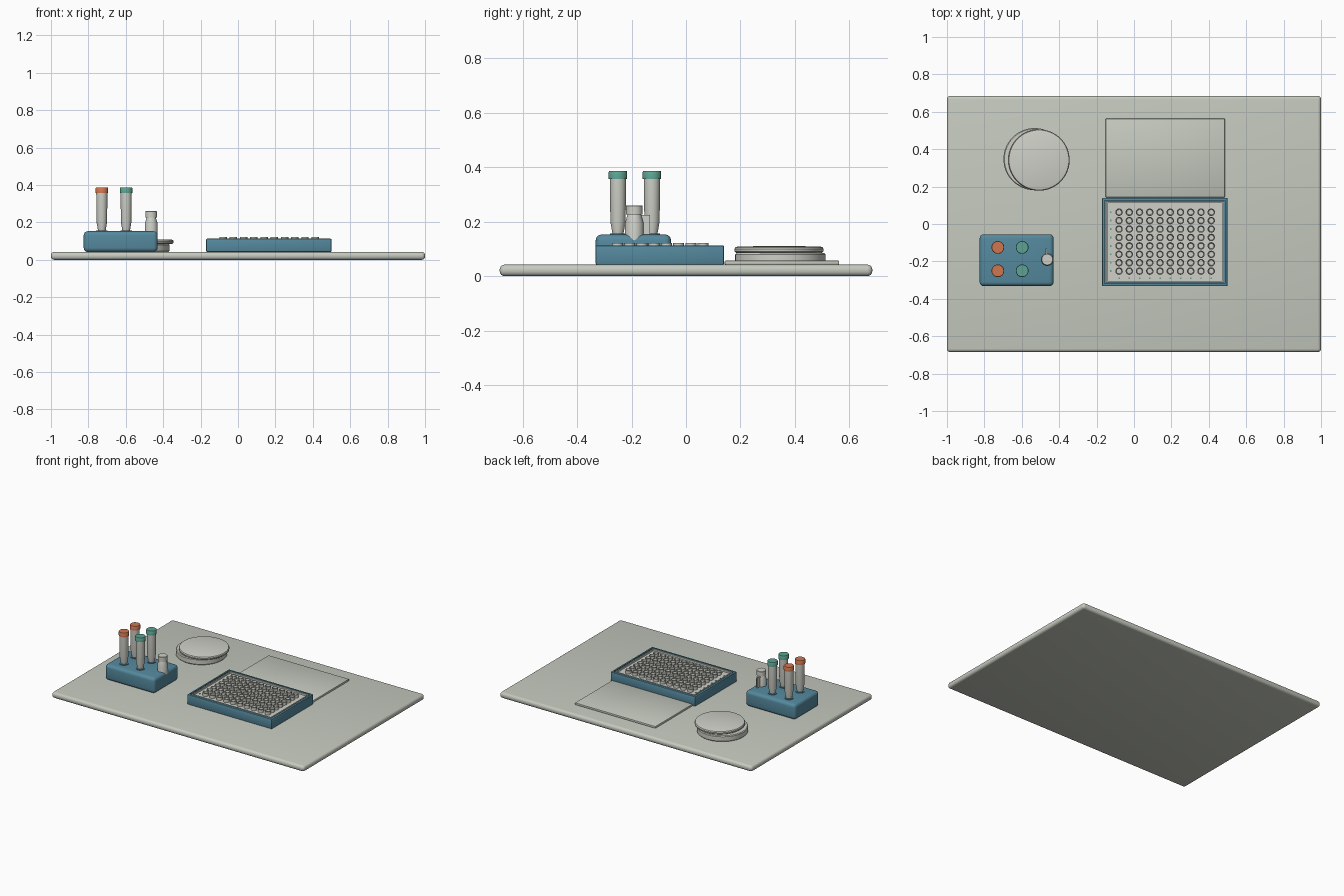
import bpy, bmesh, math
from mathutils import Vector

if "Cube" in bpy.data.objects:
    bpy.data.objects.remove(bpy.data.objects["Cube"], do_unlink=True)


def material(name, r, g, b):
    m = bpy.data.materials.new(name)
    m.use_nodes = True
    m.diffuse_color = (r, g, b, 1)
    m.node_tree.nodes["Principled BSDF"].inputs["Base Color"].default_value = (r, g, b, 1)
    return m


GREY = material("pale grey", 0.56, 0.59, 0.52)
PLASTIC = material("clear plastic", 0.62, 0.63, 0.57)
BLUE = material("rack blue", 0.09, 0.25, 0.34)
ORANGE = material("orange cap", 0.62, 0.18, 0.08)
TEAL = material("teal cap", 0.11, 0.37, 0.29)


def finish(name, bm, mat, smooth=True):
    bmesh.ops.recalc_face_normals(bm, faces=bm.faces)
    me = bpy.data.meshes.new(name)
    bm.to_mesh(me)
    bm.free()
    me.materials.append(mat)
    ob = bpy.data.objects.new(name, me)
    bpy.context.collection.objects.link(ob)
    if smooth:
        bpy.ops.object.select_all(action="DESELECT")
        ob.select_set(True)
        bpy.context.view_layer.objects.active = ob
        bpy.ops.object.shade_smooth_by_angle(angle=math.radians(35))
    return ob


def box(name, lo, hi, mat, bevel=0, wall=0, floor=0, segments=4):
    """Box between two corners, rounded, or hollowed from the top."""
    lo, hi = Vector(lo), Vector(hi)
    bm = bmesh.new()
    bmesh.ops.create_cube(bm, size=1)
    for v in bm.verts:
        v.co = (lo + hi) / 2 + v.co * (hi - lo)
    if bevel:
        bmesh.ops.bevel(bm, geom=bm.edges[:], offset=bevel, segments=segments,
                        affect="EDGES", profile=0.5)
    if wall:
        bm.normal_update()
        top = max(bm.faces, key=lambda f: (f.normal.z > 0.9) * f.calc_area())
        bmesh.ops.inset_region(bm, faces=[top], thickness=wall)
        inner = bmesh.ops.extrude_face_region(bm, geom=[top])["geom"]
        bmesh.ops.delete(bm, geom=[top], context="FACES")
        for v in inner:
            if isinstance(v, bmesh.types.BMVert):
                v.co.z = floor
    return finish(name, bm, mat)


def lathe(name, profile, pos, mat, steps=32):
    """Spin (radius, height) points around z."""
    bm = bmesh.new()
    verts = [bm.verts.new((r, 0, z)) for r, z in profile]
    edges = [bm.edges.new(p) for p in zip(verts, verts[1:])]
    bmesh.ops.spin(bm, geom=verts + edges, cent=(0, 0, 0), axis=(0, 0, 1),
                   angle=math.tau, steps=steps)
    bmesh.ops.remove_doubles(bm, verts=bm.verts[:], dist=1e-5)
    ob = finish(name, bm, mat)
    ob.location = pos
    return ob


# Bench board
TOP = 0.042
box("bench_board", (-1, -0.685, 0), (1, 0.685, TOP), GREY, 0.018)

# Tube rack with four capped tubes
box("tube_rack", (-0.825, -0.332, TOP), (-0.43, -0.055, 0.153), BLUE, 0.022)
for x, cap, label in ((-0.728, ORANGE, "orange"), (-0.598, TEAL, "teal")):
    for y, row in ((-0.25, "front"), (-0.125, "back")):
        tag = f"{label}_{row}"
        lathe("tube_" + tag, [(0, 0.1), (0.012, 0.1), (0.02, 0.155), (0.028, 0.2),
                              (0.03, 0.36), (0, 0.36)], (x, y, 0), PLASTIC)
        lathe("collar_" + tag, [(0, 0.15), (0.03, 0.15), (0.03, 0.157), (0, 0.157)],
              (x, y, 0), BLUE)
        lathe("cap_" + tag, [(0, 0.356), (0.034, 0.356), (0.034, 0.383), (0.032, 0.386),
                             (0, 0.386)], (x, y, 0), cap)

# Small vial on the rack edge, with its clip
lathe("small_vial", [(0, 0.06), (0.034, 0.06), (0.034, 0.195), (0.025, 0.226), (0, 0.226)],
      (-0.464, -0.19, 0), PLASTIC)
lathe("small_vial_cap", [(0, 0.226), (0.031, 0.226), (0.031, 0.258), (0.029, 0.26), (0, 0.26)],
      (-0.464, -0.19, 0), PLASTIC)
box("vial_clip", (-0.474, -0.19, 0.15), (-0.466, -0.132, 0.224), PLASTIC)

# Well plate: blue frame, pale tray, grid of open wells
box("plate_frame", (-0.17, -0.332, TOP), (0.5, 0.14, 0.113), BLUE, 0.005,
    wall=0.012, floor=0.06, segments=2)
box("plate_tray", (-0.15, -0.312, 0.06), (0.48, 0.12, 0.112), PLASTIC, wall=0.01, floor=0.1)
COLS, ROWS = 10, 8
first = None
for c in range(COLS):
    for r in range(ROWS):
        pos = (-0.08 + c * 0.493 / (COLS - 1), -0.252 + r * 0.045, 0)
        if first is None:
            first = lathe("well", [(0, 0.095), (0.02, 0.095), (0.02, 0.122), (0.016, 0.122),
                                   (0.014, 0.102), (0, 0.102)], pos, PLASTIC, 16)
        else:
            well = first.copy()
            well.location = pos
            bpy.context.collection.objects.link(well)

# Small teal index marks beside the rows and below the columns
for r in range(ROWS):
    y = -0.252 + r * 0.045
    box("row_mark", (-0.128, y - 0.005, 0.1), (-0.12, y + 0.005, 0.102), TEAL)
for c in range(COLS):
    x = -0.08 + c * 0.493 / (COLS - 1)
    box("column_mark", (x - 0.004, -0.293, 0.1), (x + 0.004, -0.285, 0.102), TEAL)

# Flat plate cover lying behind the well plate
box("plate_cover", (-0.152, 0.142, TOP), (0.486, 0.563, 0.057), GREY, 0.004, segments=2)

# Round dish with a lid resting off-centre
lathe("dish_base", [(0, TOP), (0.16, TOP), (0.166, 0.048), (0.166, 0.08), (0.161, 0.085),
                    (0, 0.085)], (-0.532, 0.347, 0), PLASTIC, 64)
lathe("dish_lid", [(0, 0.085), (0.157, 0.085), (0.163, 0.09), (0.164, 0.099), (0.16, 0.106),
                   (0.15, 0.109), (0, 0.111)], (-0.508, 0.342, 0), PLASTIC, 64)
